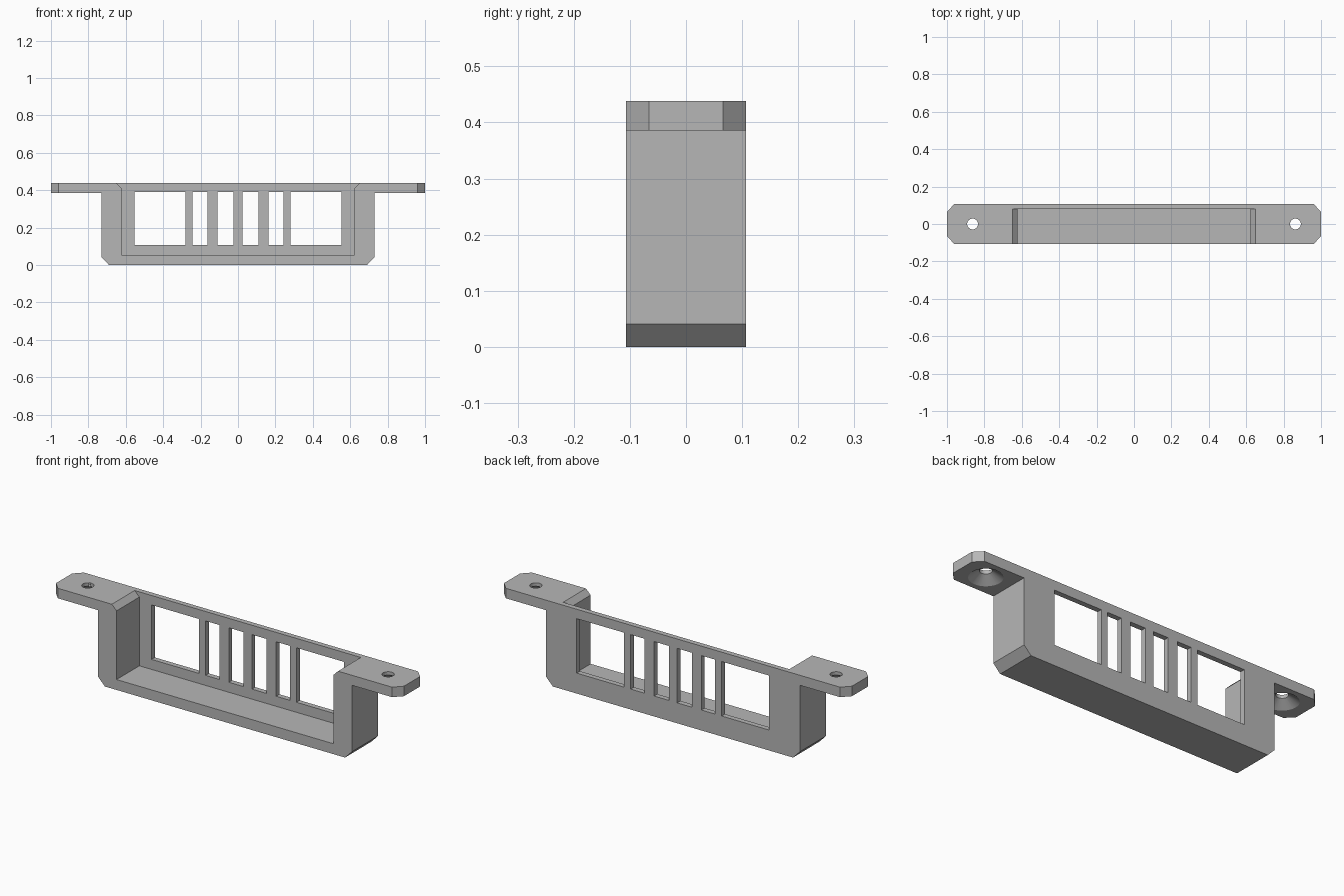
import bpy
import bmesh
from mathutils import Matrix, Vector

cube = bpy.data.objects.get("Cube")
if cube:
    bpy.data.objects.remove(cube, do_unlink=True)

grey = bpy.data.materials.new("plain grey")
grey.use_nodes = True
grey.diffuse_color = (0.47, 0.47, 0.47, 1)
grey.node_tree.nodes["Principled BSDF"].inputs["Base Color"].default_value = grey.diffuse_color

HALF_DEPTH = 0.107
TOP = 0.438
FLANGE_BOTTOM = 0.386
WALL_FRONT = 0.08


def add_object(name, bm):
    bmesh.ops.recalc_face_normals(bm, faces=bm.faces)
    mesh = bpy.data.meshes.new(name)
    bm.to_mesh(mesh)
    bm.free()
    mesh.materials.append(grey)
    obj = bpy.data.objects.new(name, mesh)
    bpy.context.collection.objects.link(obj)
    return obj


def prism(name, points, start, end, axis="Y"):
    """Extrude a 2D outline along Y (outline in xz) or Z (outline in xy)."""
    bm = bmesh.new()
    if axis == "Y":
        verts = [bm.verts.new((a, start, b)) for a, b in points]
        step = Vector((0, end - start, 0))
    else:
        verts = [bm.verts.new((a, b, start)) for a, b in points]
        step = Vector((0, 0, end - start))
    face = bm.faces.new(verts)
    moved = bmesh.ops.extrude_face_region(bm, geom=[face])["geom"]
    bmesh.ops.translate(bm, vec=step, verts=[v for v in moved if isinstance(v, bmesh.types.BMVert)])
    return add_object(name, bm)


def cone(name, x, z0, z1, r0, r1):
    bm = bmesh.new()
    bmesh.ops.create_cone(bm, cap_ends=True, segments=32, radius1=r0, radius2=r1, depth=z1 - z0,
                          matrix=Matrix.Translation((x, 0, (z0 + z1) / 2)))
    return add_object(name, bm)


def mirrored(half):
    return half + [(-x, z) for x, z in reversed(half)]


def apply_boolean(target, cutter, operation="DIFFERENCE"):
    cutter.hide_render = True
    mod = target.modifiers.new("cut", "BOOLEAN")
    mod.object = cutter
    mod.operation = operation
    mod.solver = "EXACT"
    bpy.context.view_layer.objects.active = target
    bpy.ops.object.modifier_apply(modifier=mod.name)
    bpy.data.objects.remove(cutter, do_unlink=True)


# Body with side flanges, from its front outline
bracket = prism("mounting_bracket", mirrored([
    (0.69, 0), (0.73, 0.041), (0.73, FLANGE_BOTTOM), (1, FLANGE_BOTTOM), (1, TOP)]),
    -HALF_DEPTH, HALF_DEPTH)

# Chamfered flange corners, from the plan outline
plan = prism("plan_cutter", mirrored([
    (0.96, -HALF_DEPTH), (1, -0.066), (1, 0.066), (0.96, HALF_DEPTH)]), -0.1, 0.6, "Z")
apply_boolean(bracket, plan, "INTERSECT")

# Open tray, flared at the top edge
cavity = prism("cavity_cutter", mirrored([
    (0.623, 0.054), (0.623, 0.411), (0.65, TOP), (0.65, 0.6)]), -0.3, WALL_FRONT)
apply_boolean(bracket, cavity)

# Windows in the back wall, leaving five slats
for side in (-1, 1):
    for inner, outer in ((0.024, 0.109), (0.163, 0.243), (0.28, 0.553)):
        a, b = side * inner, side * outer
        window = prism("window_cutter", [(a, 0.106), (b, 0.106), (b, 0.389), (a, 0.389)], 0.04, 0.2)
        apply_boolean(bracket, window)

# Screw holes, countersunk from below
for side in (-1, 1):
    x = side * 0.863
    apply_boolean(bracket, cone("hole_cutter", x, 0.3, 0.5, 0.029, 0.029))
    apply_boolean(bracket, cone("countersink_cutter", x, FLANGE_BOTTOM - 0.01, 0.421, 0.094, 0.028))

# Crisp flat faces with smooth hole walls
bpy.ops.object.select_all(action="DESELECT")
bracket.select_set(True)
bpy.context.view_layer.objects.active = bracket
bpy.ops.object.shade_smooth_by_angle(angle=0.4)
